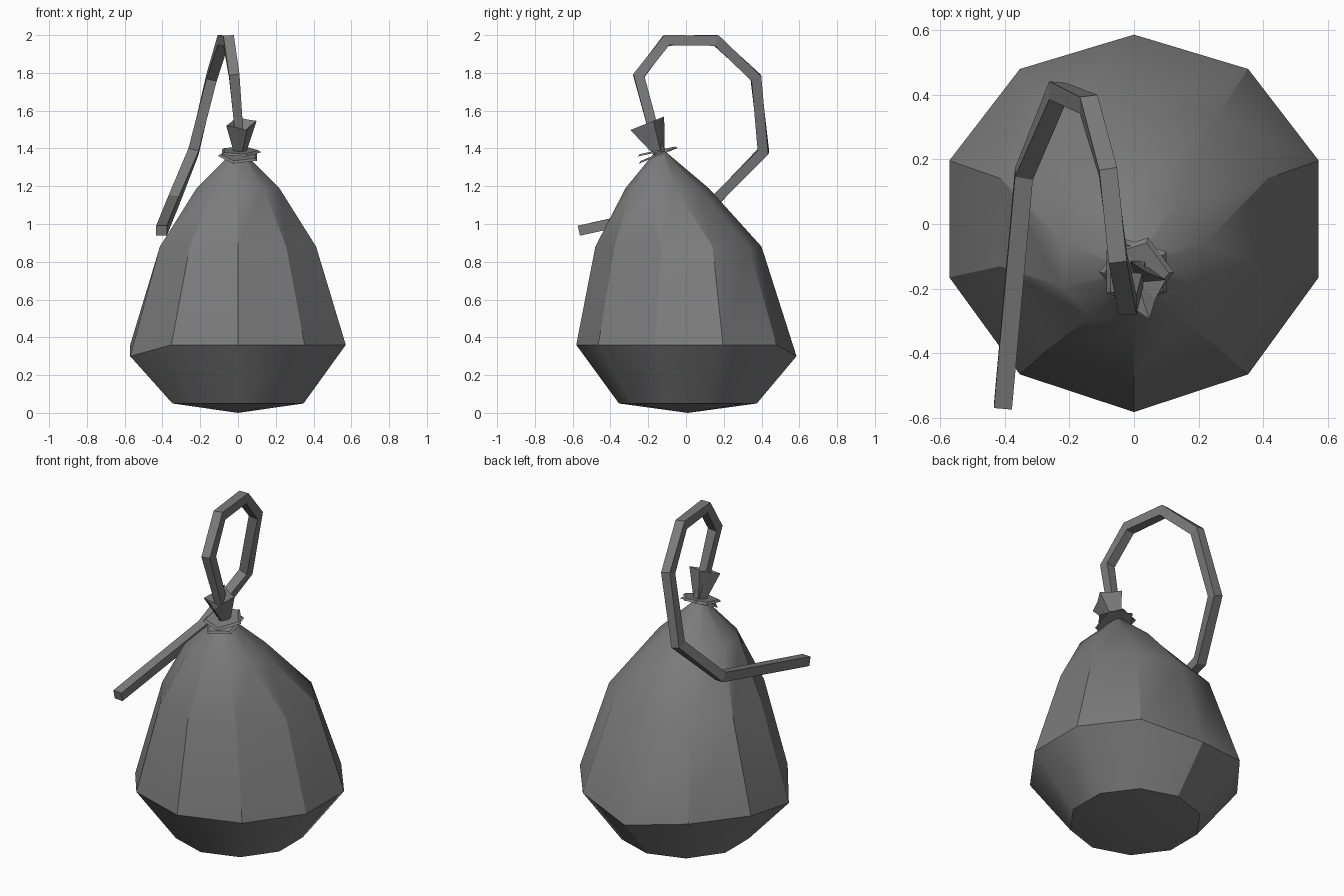
import bpy, bmesh, math
from mathutils import Vector, Matrix

if "Cube" in bpy.data.objects:
    bpy.data.objects.remove(bpy.data.objects["Cube"])

grey = bpy.data.materials.new("sack grey")
grey.diffuse_color = (0.2, 0.2, 0.2, 1)
grey.use_nodes = True
grey.node_tree.nodes["Principled BSDF"].inputs["Base Color"].default_value = grey.diffuse_color


def make(name, bm, smooth=None):
    bmesh.ops.recalc_face_normals(bm, faces=bm.faces)
    me = bpy.data.meshes.new(name)
    bm.to_mesh(me)
    bm.free()
    ob = bpy.data.objects.new(name, me)
    bpy.context.collection.objects.link(ob)
    me.materials.append(grey)
    if smooth:
        bpy.ops.object.select_all(action='DESELECT')
        ob.select_set(True)
        bpy.context.view_layer.objects.active = ob
        bpy.ops.object.shade_smooth_by_angle(angle=math.radians(smooth))
    return ob


def bridge(bm, a, b):
    n = len(a)
    for i in range(n):
        bm.faces.new((a[i], a[(i + 1) % n], b[(i + 1) % n], b[i]))


def fan(bm, ring, co):
    c = bm.verts.new(co)
    for i in range(len(ring)):
        bm.faces.new((ring[i], ring[(i + 1) % len(ring)], c))


# Sack body: ten-sided rings leaning forward to the neck
# (height, radius x, radius y, centre y, backward shift of the side points)
RINGS = [(0.05, 0.365, 0.365, 0.01, 0),
         (0.36, 0.60, 0.583, 0.002, 0.015),
         (0.88, 0.435, 0.44, -0.04, 0.05),
         (1.19, 0.23, 0.22, -0.10, -0.03),
         (1.38, 0.03, 0.03, -0.135, 0)]
bm = bmesh.new()
rings = []
for j, (z, rx, ry, cy, shift) in enumerate(RINGS):
    ring = []
    for k in range(10):
        a = math.radians(90 + 36 * k)
        sag = 0.06 if j == 1 and k in (0, 3) else 0
        ring.append(bm.verts.new((rx * math.cos(a),
                                  cy + ry * math.sin(a) + shift * math.cos(a) ** 2,
                                  z - sag)))
    rings.append(ring)
for lo, hi in zip(rings, rings[1:]):
    bridge(bm, lo, hi)
fan(bm, rings[0], (0, 0.01, 0.0))
bm.faces.new(rings[-1])
make("sack_body", bm, 30)

# Tied frill: two crossed, tilted five-sided collars
for name, tilt, turn, z in (("frill_lower", 22, 18, 1.365), ("frill_upper", 12, 54, 1.385)):
    bm = bmesh.new()
    bmesh.ops.create_cone(bm, cap_ends=True, segments=5, radius1=0.115, radius2=0.10, depth=0.01)
    m = (Matrix.Translation((0.008, -0.15, z)) @ Matrix.Rotation(math.radians(tilt), 4, 'X')
         @ Matrix.Rotation(math.radians(turn), 4, 'Z'))
    bmesh.ops.transform(bm, matrix=m, verts=bm.verts)
    make(name, bm)

# Gathered cloth above the tie, flaring upward with folds
bm = bmesh.new()
low, top = [], []
for k in range(8):
    a = math.radians(45 * k + 20)
    r = 0.095 if k % 2 == 0 else 0.06
    y = -0.205 + r * math.sin(a)
    low.append(bm.verts.new((0.01 + 0.03 * math.cos(a), -0.14 + 0.03 * math.sin(a), 1.365)))
    top.append(bm.verts.new((0.018 + 0.9 * r * math.cos(a), y, 1.535 + 0.4 * (y + 0.2))))
bridge(bm, low, top)
fan(bm, top, (0.01, -0.18, 1.47))
bm.faces.new(low)
make("gathered_top", bm)

# Rope: square section swept along a looping path with mitred corners
PATH = [Vector(p) for p in ((0.015, -0.14, 1.38), (-0.02, -0.25, 1.785), (-0.05, -0.105, 1.972),
                            (-0.08, 0.16, 1.972), (-0.14, 0.37, 1.775), (-0.235, 0.41, 1.385),
                            (-0.34, 0.155, 1.125), (-0.405, -0.565, 0.965))]
bm = bmesh.new()
rings = []
for i, p in enumerate(PATH):
    d0 = (p - PATH[max(i - 1, 0)]).normalized()
    d1 = (PATH[min(i + 1, len(PATH) - 1)] - p).normalized()
    t = (d0 + d1).normalized()
    miter = 1 / t.dot(d1 if i == 0 else d0)
    side = (Vector((1, 0, 0)) - t * t.x).normalized()
    up = t.cross(side) * 0.027 * miter
    side = side * (0.02 if i == 0 else 0.028)
    rings.append([bm.verts.new(p + side * s + up * u)
                  for s, u in ((-1, -1), (1, -1), (1, 1), (-1, 1))])
for a, b in zip(rings, rings[1:]):
    bridge(bm, a, b)
bm.faces.new(rings[0])
bm.faces.new(rings[-1])
make("rope", bm)
